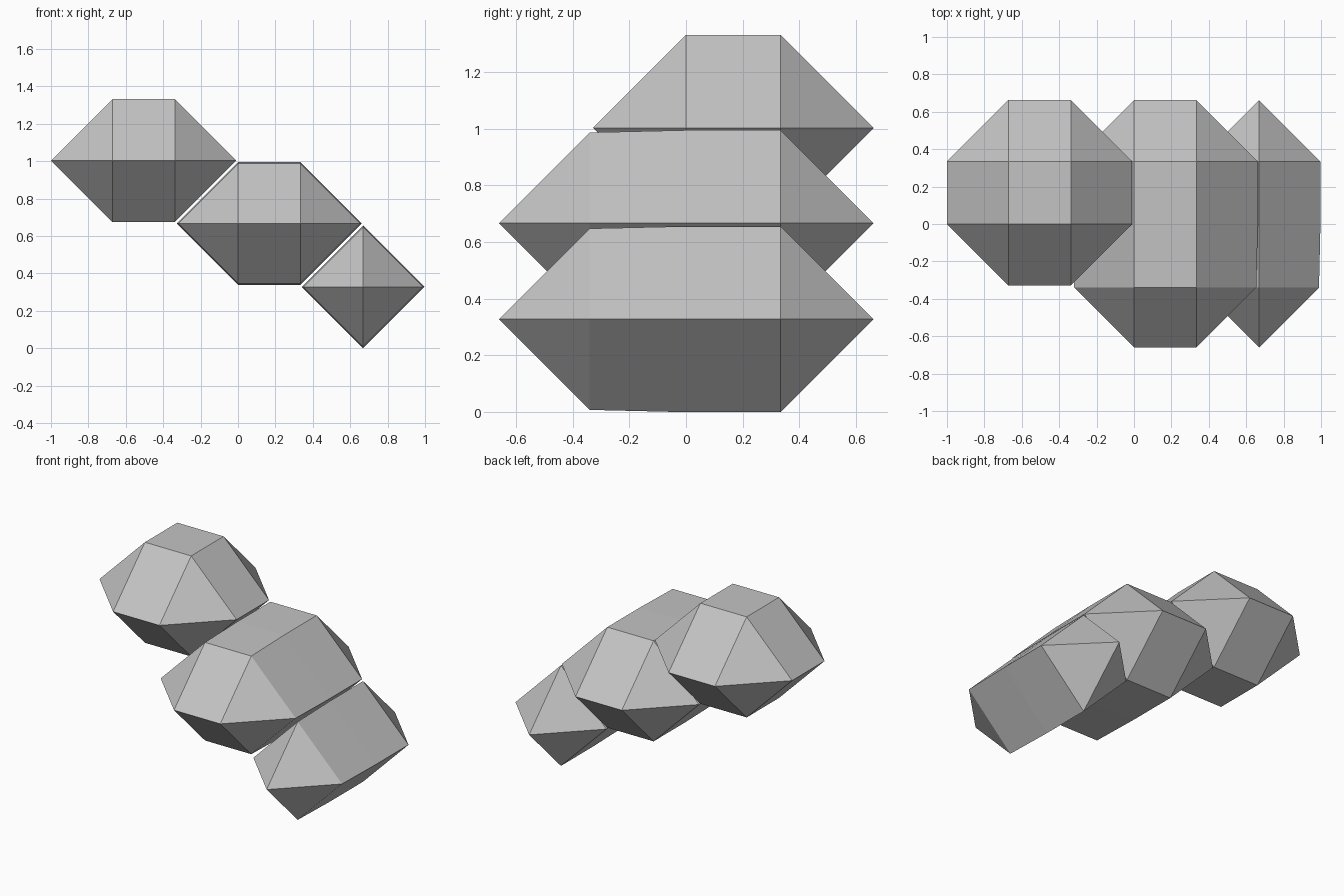
import bpy
import bmesh
import math
from mathutils import Vector

if "Cube" in bpy.data.objects:
    bpy.data.objects.remove(bpy.data.objects["Cube"], do_unlink=True)

# Single stone grey material
GREY = (0.55, 0.55, 0.55, 1)
stone = bpy.data.materials.new("stone_grey")
stone.use_nodes = True
stone.diffuse_color = GREY
stone.node_tree.nodes["Principled BSDF"].inputs["Base Color"].default_value = GREY

FULL, SMALL = 0.328, 0.32
BACK, MIDDLE, FRONT = (0.334, FULL), (0, FULL), (-0.34, SMALL)


def faceted_block(name, xs, rows, z):
    """Convex shell around octahedra placed at every column and row."""
    bm = bmesh.new()
    for x in xs:
        for y, radius in rows:
            for axis in range(3):
                for sign in (-1, 1):
                    tip = Vector((x, y, z))
                    tip[axis] += sign * radius
                    bm.verts.new(tip)
    hull = bmesh.ops.convex_hull(bm, input=bm.verts[:])
    inside = {g for g in hull["geom_interior"] + hull["geom_unused"]
              if isinstance(g, bmesh.types.BMVert)}
    bmesh.ops.delete(bm, geom=list(inside), context="VERTS")
    # Merge coplanar triangles into clean flat facets
    bmesh.ops.dissolve_limit(bm, angle_limit=math.radians(0.3),
                             verts=bm.verts[:], edges=bm.edges[:])
    bmesh.ops.recalc_face_normals(bm, faces=bm.faces[:])
    mesh = bpy.data.meshes.new(name)
    bm.to_mesh(mesh)
    bm.free()
    mesh.materials.append(stone)
    obj = bpy.data.objects.new(name, mesh)
    bpy.context.collection.objects.link(obj)


# Three stepped blocks descending toward the left
faceted_block("upper_block", (-0.672, -0.338), (BACK, MIDDLE), 1.003)
faceted_block("middle_block", (0, 0.334), (BACK, MIDDLE, FRONT), 0.667)
faceted_block("lower_block", (0.669,), (BACK, MIDDLE, FRONT), 0.328)
